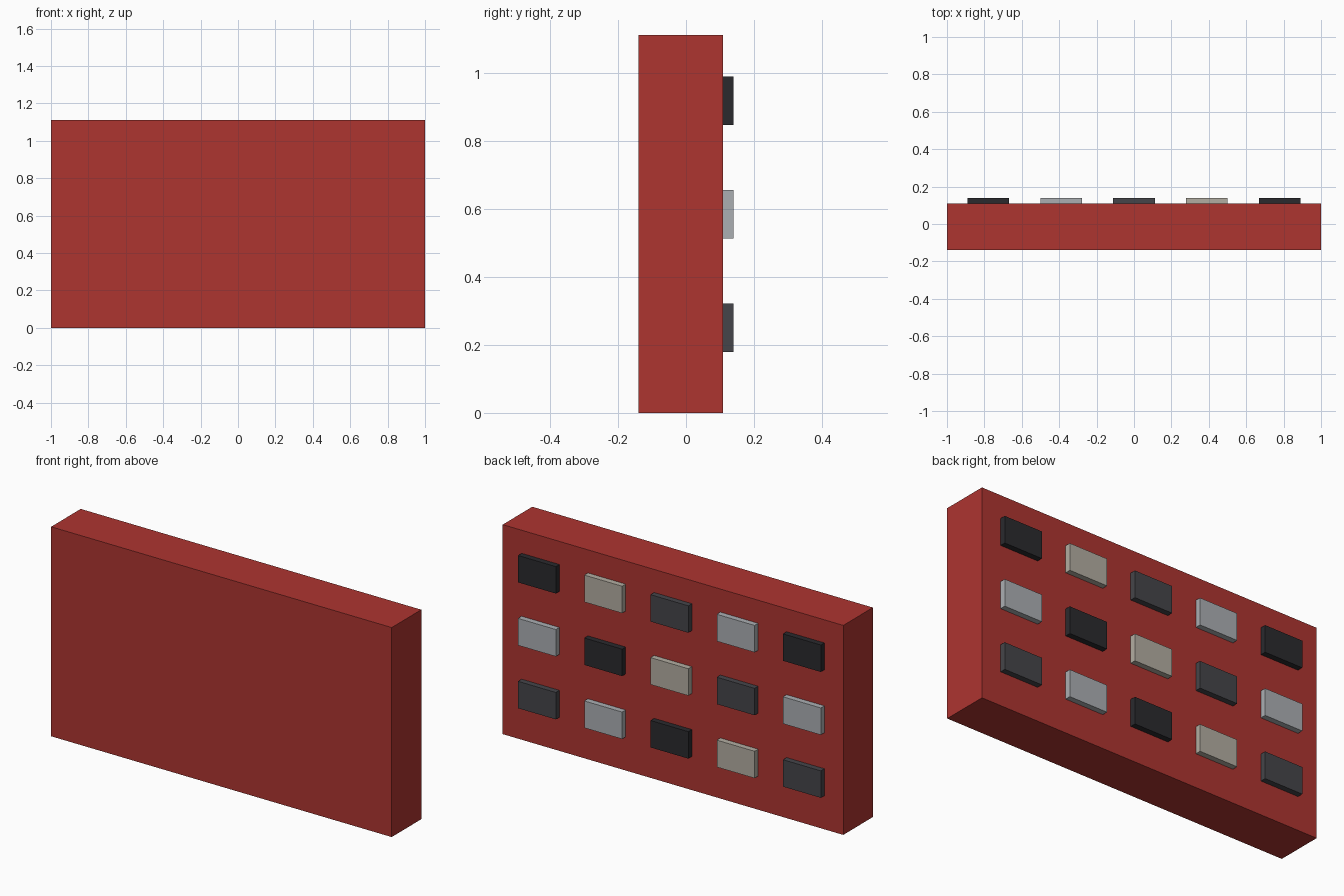
import bpy

if "Cube" in bpy.data.objects:
    bpy.data.objects.remove(bpy.data.objects["Cube"])

LENGTH, HEIGHT = 2.0, 1.112
FRONT_Y, BACK_Y, PAD_Y = -0.139, 0.109, 0.139


def material(name, rgb):
    mat = bpy.data.materials.new(name)
    mat.diffuse_color = (*rgb, 1.0)
    mat.use_nodes = True
    mat.node_tree.nodes["Principled BSDF"].inputs["Base Color"].default_value = mat.diffuse_color
    return mat


def box(name, center, size, mat):
    bpy.ops.mesh.primitive_cube_add(size=1, location=center)
    obj = bpy.context.object
    obj.name = name
    obj.scale = size
    bpy.ops.object.transform_apply(location=False, rotation=False, scale=True)
    obj.data.materials.append(mat)
    return obj


red = material("red", (0.42, 0.035, 0.03))
pad_colours = [
    material("black", (0.023, 0.023, 0.027)),
    material("beige", (0.45, 0.42, 0.36)),
    material("dark_grey", (0.06, 0.06, 0.068)),
    material("light_grey", (0.41, 0.43, 0.45)),
]

# Main slab
box("panel_body", (0, (FRONT_Y + BACK_Y) / 2, HEIGHT / 2),
    (LENGTH, BACK_Y - FRONT_Y, HEIGHT), red)

# Grid of raised pads on the back, colours shifting one step per row
for row in range(3):
    for col in range(5):
        x = 0.778 - 0.389 * col
        z = 0.918 - 0.334 * row
        box(f"pad_{row + 1}_{col + 1}", (x, (BACK_Y + PAD_Y) / 2, z),
            (0.222, PAD_Y - BACK_Y, 0.143), pad_colours[(col - row) % 4])
